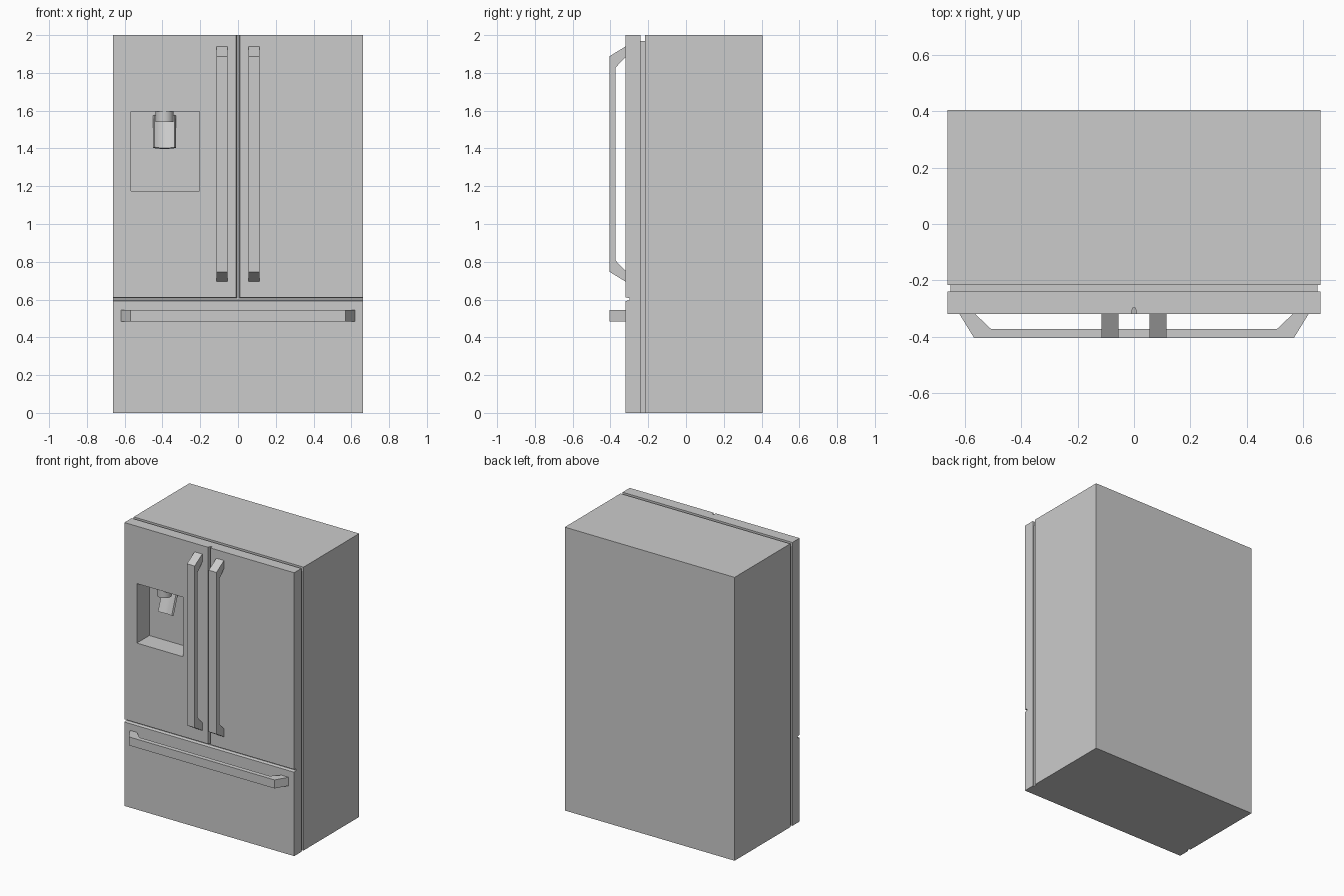
import bpy, bmesh, math
from mathutils import Vector

if "Cube" in bpy.data.objects:
    bpy.data.objects.remove(bpy.data.objects["Cube"])


def finish(name, bm):
    bmesh.ops.recalc_face_normals(bm, faces=bm.faces)
    me = bpy.data.meshes.new(name)
    bm.to_mesh(me)
    bm.free()
    ob = bpy.data.objects.new(name, me)
    bpy.context.collection.objects.link(ob)
    return ob


def prism(name, pts, axis, lo, hi):
    """Extrude a 2D profile along an axis. axis x: pts are (y, z); axis z: pts are (y, x)."""
    bm = bmesh.new()
    put = (lambda p, d: (d, p[0], p[1])) if axis == 'x' else (lambda p, d: (p[1], p[0], d))
    face = bm.faces.new([bm.verts.new(put(p, lo)) for p in pts])
    out = bmesh.ops.extrude_face_region(bm, geom=[face])
    step = Vector((hi - lo, 0, 0)) if axis == 'x' else Vector((0, 0, hi - lo))
    bmesh.ops.translate(bm, vec=step,
                        verts=[v for v in out['geom'] if isinstance(v, bmesh.types.BMVert)])
    return finish(name, bm)


FRONT = -0.32

# Cabinet and doors: one solid lofted front to back, with the gasket gap set in
bm = bmesh.new()
loops = []
for y, w, top in [(FRONT, .663, 2), (-.24, .663, 2), (-.24, .652, 1.97),
                  (-.216, .652, 1.97), (-.216, .663, 2), (.405, .663, 2)]:
    loops.append([bm.verts.new(p) for p in
                  ((-w, y, 0), (w, y, 0), (w, y, top), (-w, y, top))])
for a, b in zip(loops, loops[1:]):
    for i in range(4):
        j = (i + 1) % 4
        bm.faces.new((a[i], a[j], b[j], b[i]))
bm.faces.new(loops[0])
bm.faces.new(loops[-1])
cabinet = finish("cabinet_and_doors", bm)


# Cutters: tapered door grooves and the dispenser recess
def groove(mid):
    return [(FRONT - .01, mid - .012), (FRONT - .01, mid + .012),
            (FRONT + .022, mid + .005), (FRONT + .022, mid - .005)]


REC_TOP, REC_BACK = 1.595, -0.18
cutters = [
    prism("drawer_groove_cutter", groove(.602), 'x', -1, 1),
    prism("door_groove_cutter", groove(0), 'z', .602, 2.1),
    prism("recess_cutter", [(-.5, 1.175), (-.5, REC_TOP), (REC_BACK, REC_TOP),
                            (REC_BACK, 1.175)], 'x', -.566, -.204),
]
bpy.context.view_layer.objects.active = cabinet
for c in cutters:
    c.hide_render = True
    mod = cabinet.modifiers.new(c.name, 'BOOLEAN')
    mod.operation, mod.solver, mod.object = 'DIFFERENCE', 'EXACT', c
    bpy.ops.object.modifier_apply(modifier=mod.name)
for c in cutters:
    bpy.data.objects.remove(c)


# Handles: bar with slanted feet
def handle(name, axis, ends, lo, hi):
    a, b = ends
    pts = [(FRONT, a), (-.405, a + .052), (-.405, b - .052), (FRONT, b),
           (FRONT, b - .056), (-.373, b - .112), (-.373, a + .112), (FRONT, a + .056)]
    return prism(name, pts, axis, lo, hi)


handle("left_door_handle", 'x', (.695, 1.94), -.115, -.055)
handle("right_door_handle", 'x', (.695, 1.94), .055, .115)
handle("drawer_handle", 'z', (-.62, .62), .485, .545)

# Dispenser nozzle
CX = -.389
bpy.ops.mesh.primitive_cylinder_add(vertices=24, radius=.048, depth=.055,
                                    location=(CX, -.265, REC_TOP - .0275))
nozzle = bpy.context.object
nozzle.name = "dispenser_nozzle"
bpy.ops.object.shade_smooth_by_angle(angle=math.radians(35))

# Dispenser paddle: dished sheet leaning forward at the bottom
bm = bmesh.new()
rows = []
for y, z in [(-.193, 1.575), (-.255, 1.405)]:
    row = []
    for i in range(9):
        t = i / 4 - 1
        dish = .016 * (1 - t * t)
        row.append(bm.verts.new((CX + .057 * t, y + dish * .94, z - dish * .34)))
    rows.append(row)
for i in range(8):
    bm.faces.new((rows[0][i], rows[1][i], rows[1][i + 1], rows[0][i + 1]))
paddle = finish("dispenser_paddle", bm)
mod = paddle.modifiers.new("thickness", 'SOLIDIFY')
mod.thickness, mod.offset = .014, 0
bpy.ops.object.select_all(action='DESELECT')
paddle.select_set(True)
bpy.context.view_layer.objects.active = paddle
bpy.ops.object.modifier_apply(modifier=mod.name)
bpy.ops.object.shade_smooth_by_angle(angle=math.radians(35))
